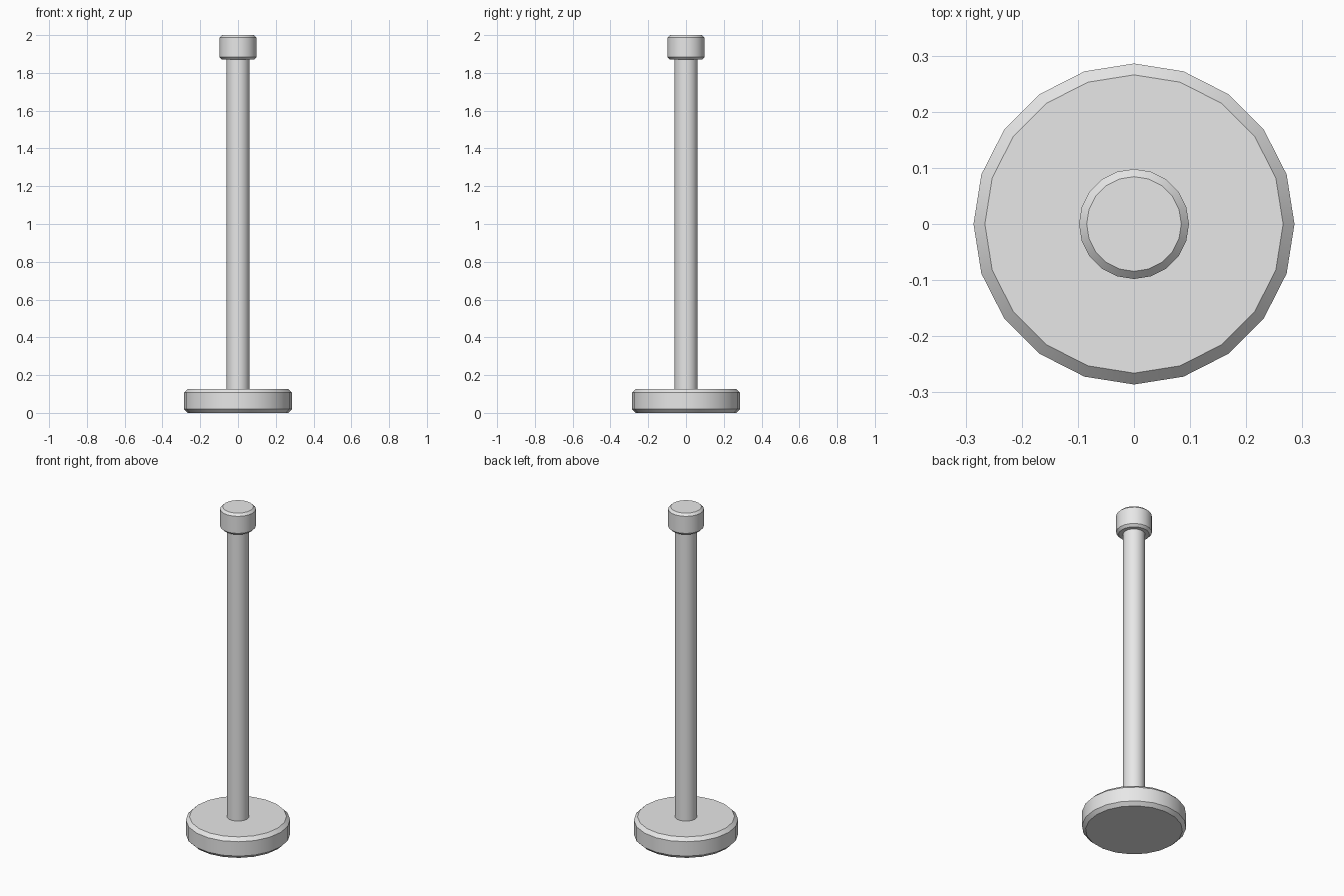
import bpy
import math

SIDES = 20

default_cube = bpy.data.objects.get("Cube")
if default_cube:
    bpy.data.objects.remove(default_cube, do_unlink=True)

grey = bpy.data.materials.new("plain grey")
grey.use_nodes = True
grey.diffuse_color = (0.8, 0.8, 0.8, 1)
grey.node_tree.nodes["Principled BSDF"].inputs["Base Color"].default_value = (0.8, 0.8, 0.8, 1)


def cylinder(name, radius, bottom, top, bevel=0):
    """Upright cylinder with an optional flat chamfer on both rims."""
    bpy.ops.mesh.primitive_cylinder_add(
        vertices=SIDES, radius=radius, depth=top - bottom,
        location=(0, 0, (bottom + top) / 2))
    part = bpy.context.object
    part.name = part.data.name = name
    part.data.materials.append(grey)
    if bevel:
        chamfer = part.modifiers.new("rim chamfer", "BEVEL")
        chamfer.width = bevel
        chamfer.segments = 1
        chamfer.limit_method = "ANGLE"
        chamfer.angle_limit = math.radians(40)
        bpy.ops.object.modifier_apply(modifier=chamfer.name)
    bpy.ops.object.shade_smooth_by_angle(angle=math.radians(30))
    return part


# Wide foot, slim post and small cap
cylinder("base", 0.286, 0, 0.127, 0.02)
cylinder("post", 0.061, 0.1, 1.9)
cylinder("cap", 0.098, 1.87, 2, 0.0135)
